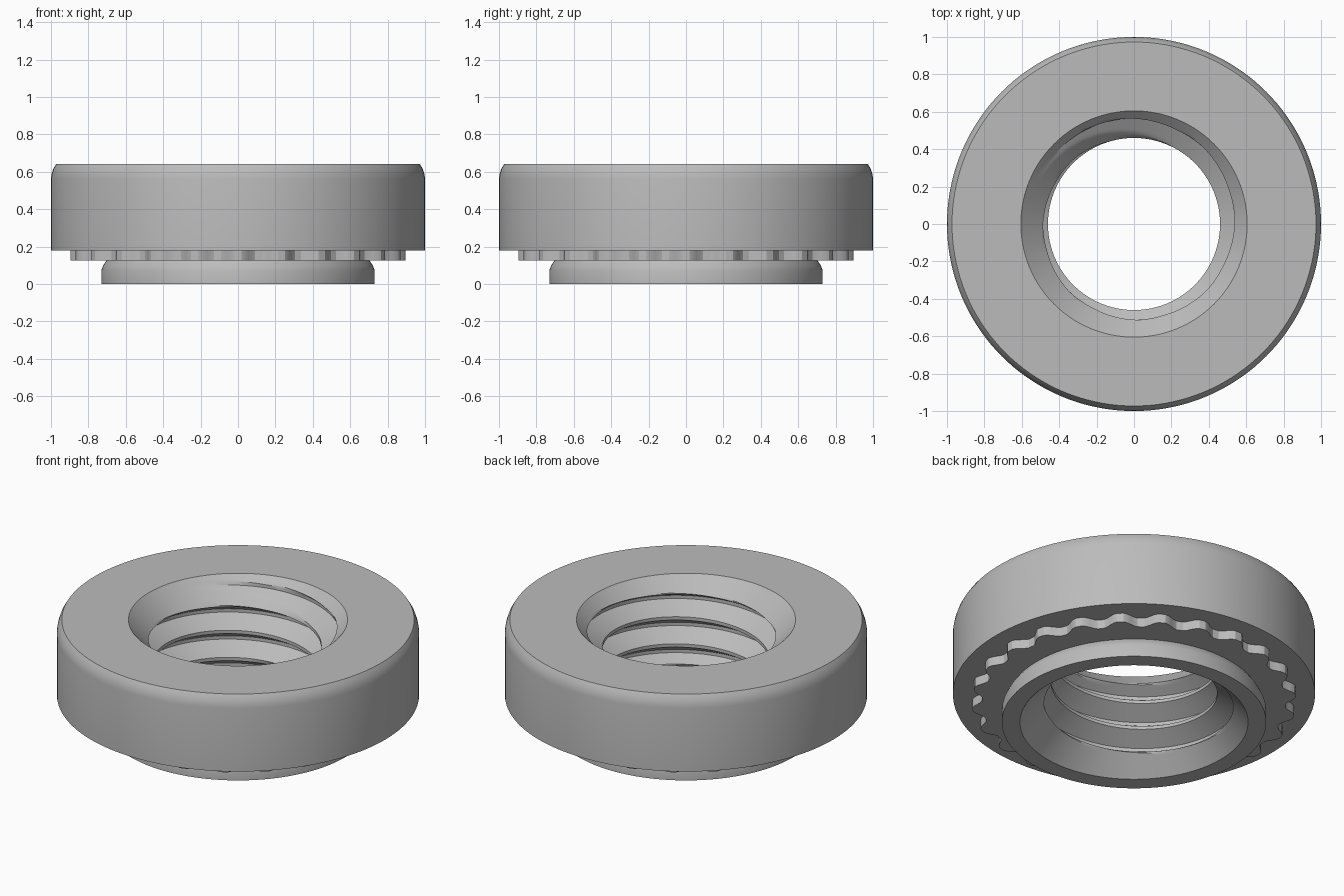
import bpy, bmesh, math

cube = bpy.data.objects.get("Cube")
if cube:
    bpy.data.objects.remove(cube)

HEIGHT = 0.64
PITCH, MINOR, MAJOR, FLAT = 0.165, 0.46, 0.565, 0.02
TOP_RIM, BOTTOM_RIM = 0.605, 0.63
COLUMNS = 144
TEETH, TOOTH_STEPS = 24, 12

steel = bpy.data.materials.new("grey_steel")
steel.use_nodes = True
steel.diffuse_color = (0.5, 0.5, 0.5, 1)
steel.node_tree.nodes["Principled BSDF"].inputs["Base Color"].default_value = (0.5, 0.5, 0.5, 1)


def polar(r, angle, z):
    return (r * math.cos(angle), r * math.sin(angle), z)


def sweep(bm, columns):
    """Join neighbouring columns of points with quads."""
    grid = [[bm.verts.new(p) for p in col] for col in columns]
    for a, b in zip(grid, grid[1:]):
        for i in range(len(a) - 1):
            bm.faces.new((a[i], b[i], b[i + 1], a[i + 1]))


def finish(name, bm):
    bmesh.ops.remove_doubles(bm, verts=bm.verts, dist=1e-5)
    bmesh.ops.recalc_face_normals(bm, faces=bm.faces)
    mesh = bpy.data.meshes.new(name)
    bm.to_mesh(mesh)
    bm.free()
    mesh.materials.append(steel)
    obj = bpy.data.objects.new(name, mesh)
    bpy.context.collection.objects.link(obj)
    bpy.ops.object.select_all(action="DESELECT")
    obj.select_set(True)
    bpy.context.view_layer.objects.active = obj
    bpy.ops.object.shade_smooth_by_angle(angle=math.radians(28))
    return obj


# One pitch of the thread: root, lower ridge flank, crest, upper ridge flank
def thread_pitch():
    flank = PITCH / 2 - FLAT
    corners = [(MAJOR, 0), (MAJOR, FLAT), (MINOR, FLAT + flank),
               (MINOR, 2 * FLAT + flank), (MAJOR, PITCH)]
    points = []
    for (r0, z0), (r1, z1) in zip(corners, corners[1:]):
        steps = 1 if r0 == r1 else 8
        for s in range(steps):
            t = s / steps
            points.append((r0 + (r1 - r0) * t, z0 + (z1 - z0) * t))
    return points


# Thread column at one angle, opened out by the countersink at each end
def bore_column(angle, pitch_points):
    column = []
    for turn in range(-3, 6):
        for r, dz in pitch_points:
            z = 0.034 + dz + PITCH * (turn + angle / math.tau)
            z = min(max(z, 0), HEIGHT)
            r = max(r, TOP_RIM - (HEIGHT - z), BOTTOM_RIM - z)
            column.append(polar(r, angle, z))
    return column


# Flanged body with clinching neck and threaded bore
outline = [(BOTTOM_RIM, 0), (0.73, 0), (0.73, 0.075), (0.72, 0.1), (0.70, 0.13),
           (0.70, 0.18), (1, 0.18), (1, 0.565), (0.996, 0.59), (0.987, 0.617),
           (0.973, HEIGHT), (TOP_RIM, HEIGHT)]
angles = [math.tau * i / COLUMNS for i in range(COLUMNS + 1)]
body = bmesh.new()
sweep(body, [[polar(r, a, z) for r, z in outline] for a in angles])
pitch_points = thread_pitch()
sweep(body, [bore_column(a, pitch_points) for a in angles])
finish("nut_body", body)

# Toothed ring under the flange
knurl = bmesh.new()
columns = []
for i in range(TEETH * TOOTH_STEPS + 1):
    a = math.tau * i / (TEETH * TOOTH_STEPS)
    wave = max(-1, min(1, 1.25 * math.cos(TEETH * a)))
    r = 0.867 + 0.028 * wave
    ring = [(0.69, 0.19), (r, 0.19), (r, 0.125), (0.69, 0.125), (0.69, 0.19)]
    columns.append([polar(q, a, z) for q, z in ring])
sweep(knurl, columns)
finish("knurled_ring", knurl)
